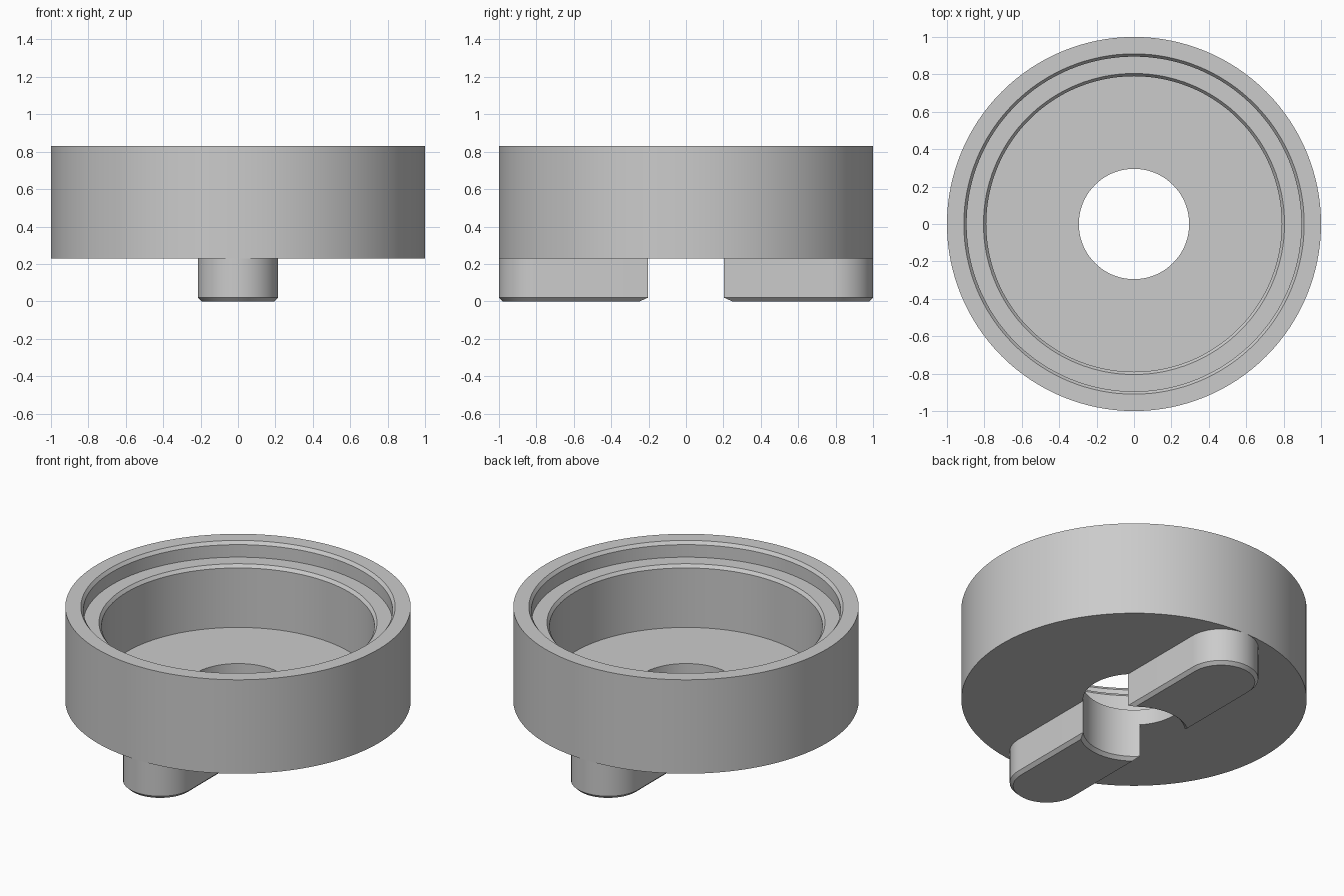
import bpy, bmesh
from math import sin, cos, pi, asin, radians

cube = bpy.data.objects.get("Cube")
if cube:
    bpy.data.objects.remove(cube, do_unlink=True)

grey = bpy.data.materials.new("plain grey")
grey.use_nodes = True
grey.diffuse_color = (0.6, 0.6, 0.6, 1)
grey.node_tree.nodes["Principled BSDF"].inputs["Base Color"].default_value = (0.6, 0.6, 0.6, 1)

BASE, RIM = 0.23, 0.83      # underside and top of the cup
BORE = 0.295                # centre hole radius
HALF = 0.215                # half width of a drive lug
CHAMFER = 0.02


def bridge(bm, a, b):
    n = len(a)
    for i in range(n):
        j = (i + 1) % n
        bm.faces.new((a[i], a[j], b[j], b[i]))


def finish(bm, name):
    bmesh.ops.recalc_face_normals(bm, faces=bm.faces)
    mesh = bpy.data.meshes.new(name)
    bm.to_mesh(mesh)
    bm.free()
    mesh.materials.append(grey)
    obj = bpy.data.objects.new(name, mesh)
    bpy.context.collection.objects.link(obj)
    bpy.ops.object.select_all(action='DESELECT')
    obj.select_set(True)
    bpy.context.view_layer.objects.active = obj
    bpy.ops.object.shade_smooth_by_angle(angle=radians(30))
    return obj


# Cup: closed radius/height profile turned around z
profile = [(BORE, BASE), (1, BASE), (1, RIM), (0.91, RIM), (0.895, RIM - 0.02),
           (0.895, 0.73), (0.805, 0.73), (0.79, 0.71), (0.79, 0.33), (BORE, 0.33)]
SEG = 128
bm = bmesh.new()
rings = [[bm.verts.new((r * cos(2 * pi * i / SEG), r * sin(2 * pi * i / SEG), z))
          for i in range(SEG)] for r, z in profile]
for k, ring in enumerate(rings):
    bridge(bm, ring, rings[(k + 1) % len(rings)])
finish(bm, "cup_body")


# Drive lugs: round outer end, inner end hollowed by the bore
def lug_outline(inset, steps=32):
    half, bore = HALF - inset, BORE + inset
    centre = 1 - HALF
    cap = [(half * cos(pi * i / steps), centre + half * sin(pi * i / steps))
           for i in range(steps + 1)]
    spread = asin(half / bore)
    hollow = [(bore * sin(t), bore * cos(t))
              for t in (spread * (2 * i / steps - 1) for i in range(steps + 1))]
    return cap + hollow


for name, side in (("front_lug", -1), ("back_lug", 1)):
    bm = bmesh.new()
    levels = [[bm.verts.new((x * side, y * side, z)) for x, y in lug_outline(inset)]
              for inset, z in ((0, BASE), (0, CHAMFER), (CHAMFER, 0))]
    bridge(bm, levels[0], levels[1])
    bridge(bm, levels[1], levels[2])
    bottom = bm.faces.new(levels[2])
    bmesh.ops.triangulate(bm, faces=[bottom])
    finish(bm, name)
